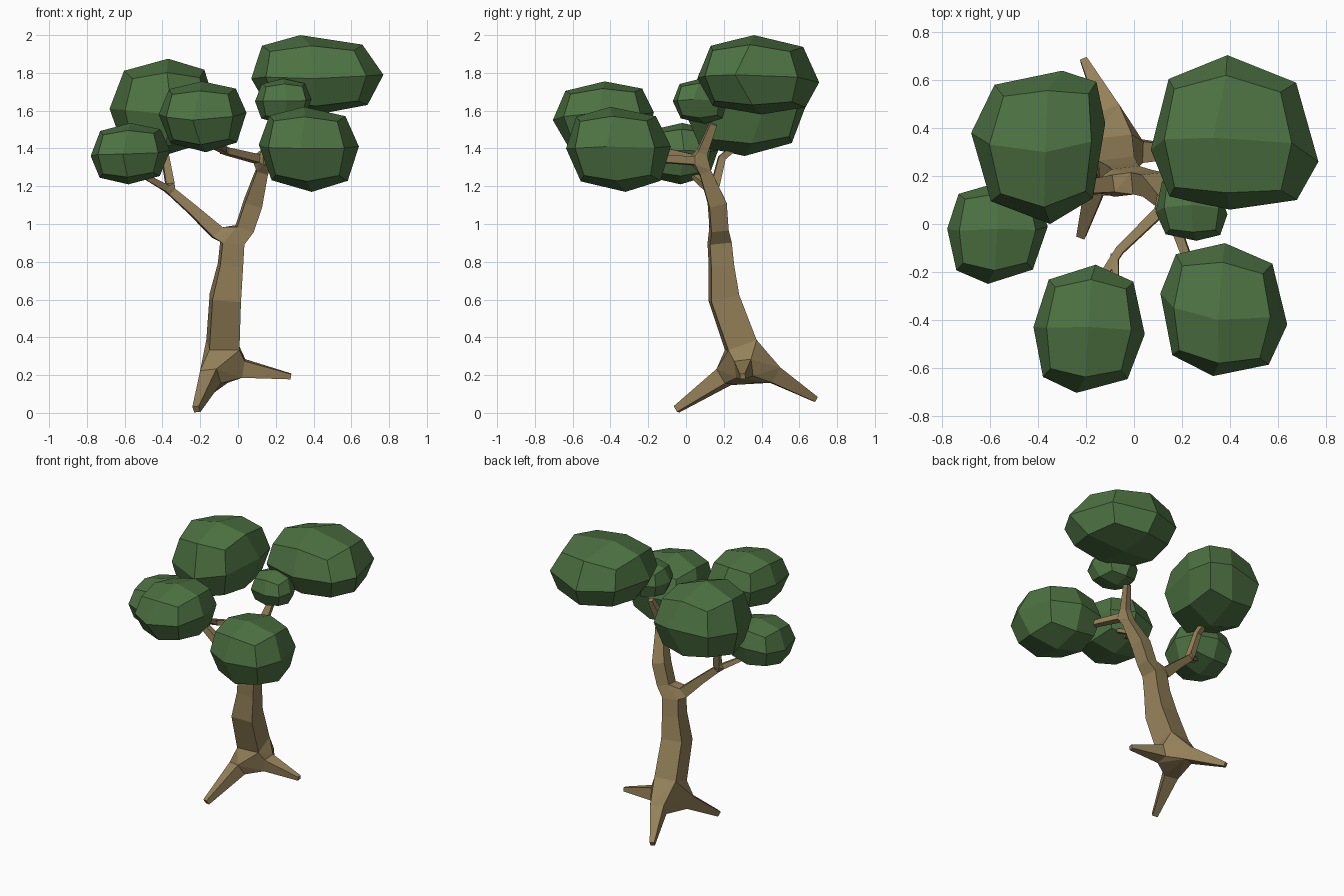
import bpy, bmesh
from math import cos, sin, pi
from mathutils import Vector

if "Cube" in bpy.data.objects:
    bpy.data.objects.remove(bpy.data.objects["Cube"])


def material(name, rgb):
    m = bpy.data.materials.new(name)
    m.diffuse_color = (*rgb, 1)
    m.use_nodes = True
    m.node_tree.nodes["Principled BSDF"].inputs["Base Color"].default_value = m.diffuse_color
    return m


BARK = material("bark", (0.30, 0.22, 0.10))
LEAF = material("leaf", (0.075, 0.17, 0.055))


def add_object(name, bm, mat):
    bmesh.ops.recalc_face_normals(bm, faces=bm.faces)
    me = bpy.data.meshes.new(name)
    bm.to_mesh(me)
    bm.free()
    me.materials.append(mat)
    ob = bpy.data.objects.new(name, me)
    bpy.context.collection.objects.link(ob)
    return ob


def rings(path, ref, twist):
    """Square cross-sections along a path of (x, y, z, half width)."""
    pts = [Vector(p[:3]) for p in path]
    out = []
    for i, p in enumerate(path):
        d = (pts[min(i + 1, len(pts) - 1)] - pts[max(i - 1, 0)]).normalized()
        u = d.cross(Vector(ref)).normalized()
        v = d.cross(u)
        r = p[3] * 2 ** 0.5
        out.append([pts[i] + r * (cos(a) * u + sin(a) * v)
                    for a in (pi / 4 + twist + k * pi / 2 for k in range(4))])
    return out


def limb(name, path, ref=(0, 0, 1), twist=0.12):
    bm = bmesh.new()
    loops = rings(path, ref, twist)
    vs = [[bm.verts.new(c) for c in ring] for ring in loops]
    for a, b in zip(vs, vs[1:]):
        for k in range(4):
            j = (k + 1) % 4
            bm.faces.new((a[k], a[j], b[j], b[k]))
    bm.faces.new(vs[0])
    bm.faces.new(vs[-1])
    add_object(name, bm, BARK)
    return loops


def joint(name, ring_list):
    """Convex hub that bridges the ends of several limbs."""
    bm = bmesh.new()
    for ring in ring_list:
        for c in ring:
            bm.verts.new(c)
    bmesh.ops.convex_hull(bm, input=bm.verts)
    bmesh.ops.delete(bm, geom=[v for v in bm.verts if not v.link_faces], context='VERTS')
    bmesh.ops.dissolve_limit(bm, angle_limit=0.05, verts=bm.verts, edges=bm.edges)
    add_object(name, bm, BARK)


# Trunk
Y = (0, 1, 0)
trunk = limb("trunk", [(-0.08, 0.29, 0.36, 0.080), (-0.067, 0.20, 0.61, 0.076),
                       (-0.04, 0.188, 0.78, 0.061), (-0.03, 0.178, 0.90, 0.058)], Y)

# Roots
front_root = limb("front_root", [(-0.145, 0.20, 0.19, 0.046), (-0.22, -0.05, 0.019, 0.018)])
back_root = limb("back_root", [(-0.10, 0.46, 0.205, 0.046), (-0.21, 0.685, 0.073, 0.015)])
right_root = limb("right_root", [(0.03, 0.305, 0.235, 0.045), (0.28, 0.30, 0.193, 0.014)])
joint("root_base", [trunk[0], front_root[0], back_root[0], right_root[0],
                    [Vector((-0.15, 0.36, 0.26))]])

# Main fork
right_stem = limb("right_stem", [(0.035, 0.175, 0.975, 0.046), (0.08, 0.165, 1.11, 0.047),
                                 (0.128, 0.10, 1.28, 0.031)], Y)
left_stem = limb("left_stem", [(-0.11, 0.165, 0.955, 0.036), (-0.24, 0.15, 1.075, 0.027),
                               (-0.35, 0.14, 1.17, 0.022)], Y)
joint("main_fork", [trunk[-1], right_stem[0], left_stem[0]])

# Right side branches
b1 = limb("front_branch", [(0.10, 0.045, 1.345, 0.022), (-0.06, -0.11, 1.385, 0.018),
                           (-0.13, -0.22, 1.42, 0.016), (-0.18, -0.34, 1.48, 0.012)])
limb("front_twig", [(-0.08, -0.13, 1.385, 0.016), (-0.075, -0.25, 1.45, 0.012)])
b2 = limb("front_right_branch", [(0.155, 0.04, 1.335, 0.022), (0.225, -0.15, 1.345, 0.018),
                                 (0.28, -0.26, 1.36, 0.014)])
b3 = limb("upper_branch", [(0.145, 0.085, 1.38, 0.026), (0.18, 0.145, 1.53, 0.018)], Y)
joint("right_fork", [right_stem[-1], b1[0], b2[0], b3[0]])

# Left side branches
b4 = limb("left_branch", [(-0.38, 0.12, 1.19, 0.018), (-0.47, 0.06, 1.24, 0.015),
                          (-0.54, 0.0, 1.31, 0.012)], Y)
b5 = limb("back_left_branch", [(-0.36, 0.155, 1.21, 0.022), (-0.385, 0.19, 1.35, 0.019),
                               (-0.39, 0.25, 1.40, 0.018), (-0.38, 0.50, 1.43, 0.012)], (1, 0, 0))
joint("left_fork", [left_stem[-1], b4[0], b5[0]])


# Foliage clumps: 24-quad spheres whose six poles are pulled to given tips
def clump(name, left, right, front, back, bottom, top):
    neg = [Vector(left), Vector(front), Vector(bottom)]
    pos = [Vector(right), Vector(back), Vector(top)]
    mid = Vector([(neg[k][k] + pos[k][k]) / 2 for k in range(3)])
    factor = {1: 1.0, 2: 0.76, 3: 0.635}
    bm = bmesh.new()
    bmesh.ops.create_cube(bm, size=2)
    bmesh.ops.subdivide_edges(bm, edges=bm.edges, cuts=1, use_grid_fill=True)
    for v in bm.verts:
        signs = [round(c) for c in v.co]
        n = sum(map(abs, signs))
        offset = Vector()
        for k, s in enumerate(signs):
            if s:
                tip = (pos if s > 0 else neg)[k] - mid
                skew = 1 if n == 1 else 0.4    # edges and corners lean less
                offset += Vector([c if j == k else c * skew for j, c in enumerate(tip)])
        v.co = mid + factor[n] * offset
    add_object(name, bm, LEAF)


clump("top_right_foliage", (0.07, 0.31, 1.77), (0.77, 0.26, 1.79), (0.40, 0.06, 1.77),
      (0.39, 0.705, 1.75), (0.42, 0.40, 1.58), (0.33, 0.36, 2.0))
clump("back_left_foliage", (-0.68, 0.38, 1.61), (-0.12, 0.42, 1.63), (-0.35, 0.0, 1.58),
      (-0.30, 0.64, 1.64), (-0.40, 0.31, 1.36), (-0.37, 0.30, 1.875))
clump("front_foliage", (-0.42, -0.43, 1.58), (0.045, -0.46, 1.59), (-0.24, -0.705, 1.55),
      (-0.16, -0.17, 1.59), (-0.17, -0.40, 1.38), (-0.19, -0.43, 1.755))
clump("left_foliage", (-0.78, -0.02, 1.36), (-0.36, -0.01, 1.39), (-0.61, -0.25, 1.37),
      (-0.58, 0.17, 1.39), (-0.58, -0.03, 1.21), (-0.57, -0.02, 1.535))
clump("front_right_foliage", (0.11, -0.29, 1.42), (0.64, -0.42, 1.41), (0.33, -0.635, 1.40),
      (0.38, -0.08, 1.41), (0.39, -0.32, 1.17), (0.35, -0.40, 1.62))
clump("small_foliage", (0.09, 0.05, 1.65), (0.39, 0.04, 1.66), (0.26, -0.07, 1.65),
      (0.21, 0.22, 1.65), (0.23, 0.10, 1.53), (0.24, 0.08, 1.77))
